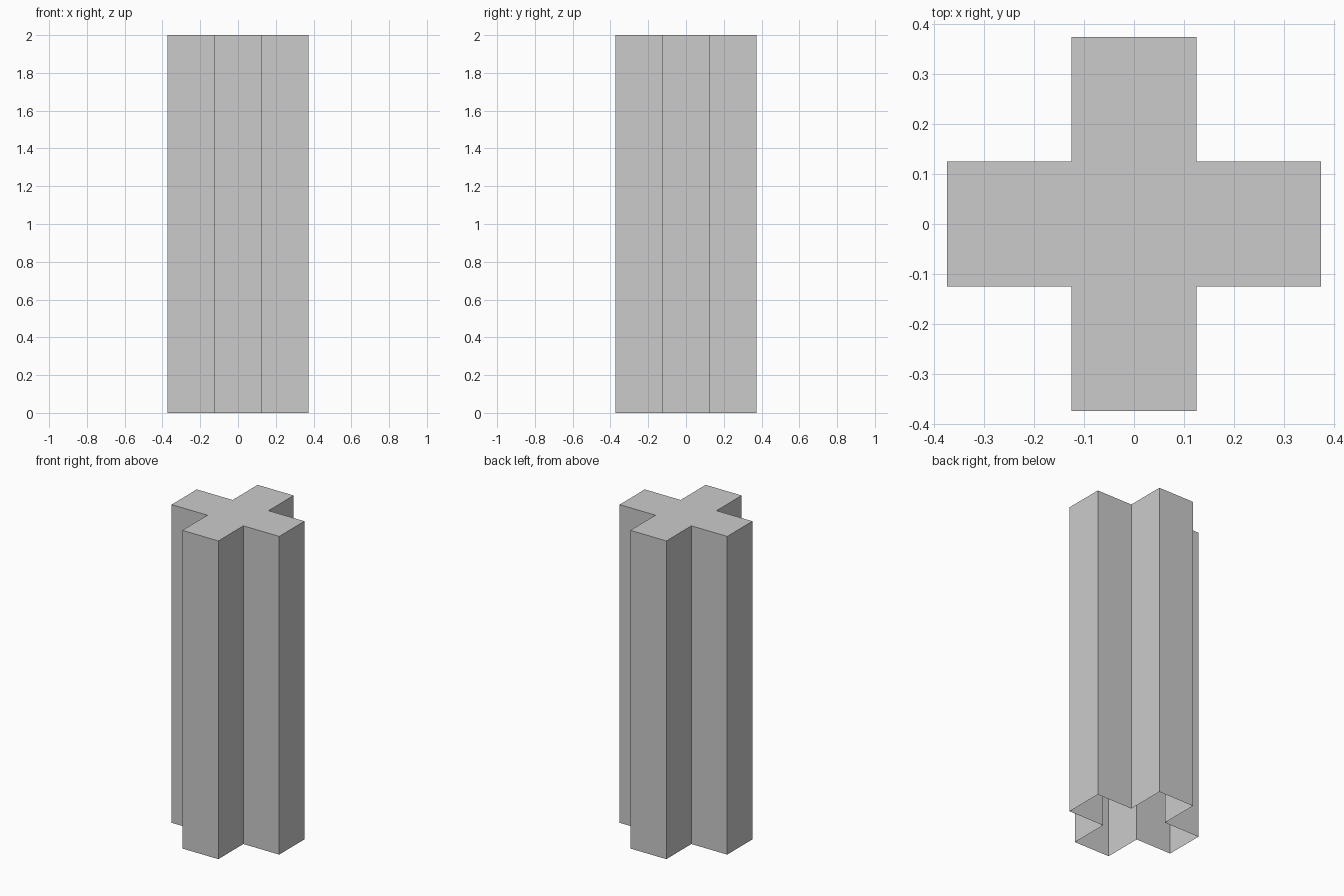
import bpy, bmesh
from mathutils import Vector

if "Cube" in bpy.data.objects:
    bpy.data.objects.remove(bpy.data.objects["Cube"])

HEIGHT = 2.0
REACH = 0.374   # centre to arm tip
HALF = 0.125    # half the arm width

# Plus-shaped outline: three corners per arm, repeated around four quarters
outline = []
corners = [(REACH, -HALF), (REACH, HALF), (HALF, HALF)]
for _ in range(4):
    outline += corners
    corners = [(-y, x) for x, y in corners]

# Thin-walled column: closed top, open bottom
bm = bmesh.new()
top = bm.faces.new([bm.verts.new((x, y, HEIGHT)) for x, y in outline])
walls = bmesh.ops.extrude_edge_only(bm, edges=top.edges[:])
rim = [v for v in walls["geom"] if isinstance(v, bmesh.types.BMVert)]
bmesh.ops.translate(bm, verts=rim, vec=Vector((0, 0, -HEIGHT)))
bmesh.ops.recalc_face_normals(bm, faces=bm.faces[:])
bm.normal_update()
if top.normal.z < 0:
    bmesh.ops.reverse_faces(bm, faces=bm.faces[:])

mesh = bpy.data.meshes.new("cross_column")
bm.to_mesh(mesh)
bm.free()
column = bpy.data.objects.new("cross_column", mesh)
bpy.context.collection.objects.link(column)
